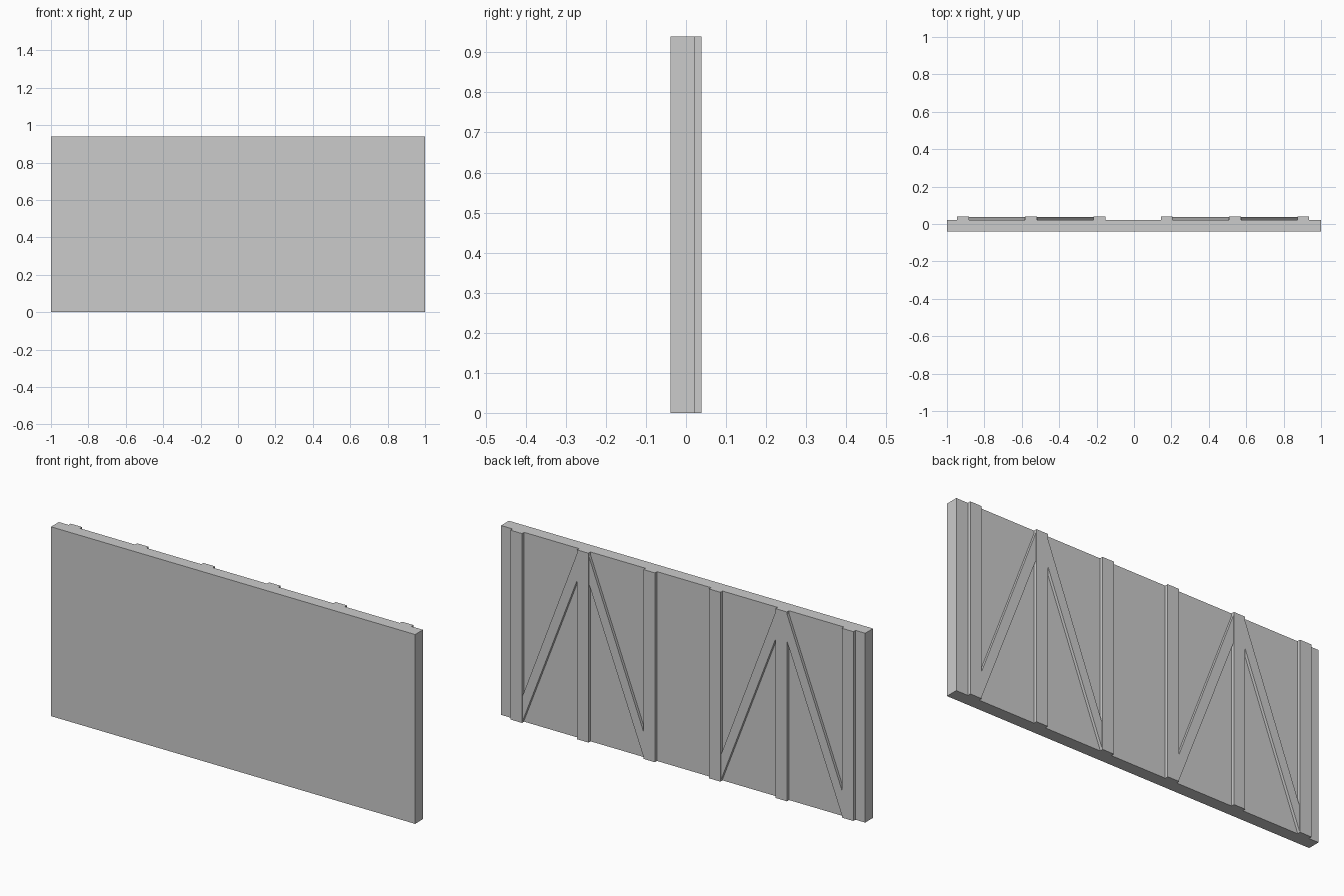
import bpy, bmesh

if "Cube" in bpy.data.objects:
    bpy.data.objects.remove(bpy.data.objects["Cube"])

HEIGHT = 0.94
BACK = 0.0225      # rear face of the panel
HALF_POST = 0.0315
SPACING = 0.365


def plate(name, outline, y0, y1):
    """Extrude an x-z outline from y0 to y1."""
    bm = bmesh.new()
    face = bm.faces.new([bm.verts.new((x, y0, z)) for x, z in outline])
    ext = bmesh.ops.extrude_face_region(bm, geom=[face])
    moved = [v for v in ext["geom"] if isinstance(v, bmesh.types.BMVert)]
    bmesh.ops.translate(bm, verts=moved, vec=(0, y1 - y0, 0))
    bmesh.ops.recalc_face_normals(bm, faces=bm.faces)
    mesh = bpy.data.meshes.new(name)
    bm.to_mesh(mesh)
    bm.free()
    obj = bpy.data.objects.new(name, mesh)
    bpy.context.collection.objects.link(obj)
    return obj


def board(name, x0, x1, y0, y1):
    return plate(name, [(x0, 0), (x1, 0), (x1, HEIGHT), (x0, HEIGHT)], y0, y1)


# Main flat panel
board("panel", -1, 1, -0.039, BACK)

# Two braced frames on the rear face
for side, centre in (("left", -0.55), ("right", 0.54)):
    # Upright battens
    for i in (-1, 0, 1):
        x = centre + i * SPACING
        board(f"{side}_batten_{i + 2}", x - HALF_POST, x + HALF_POST, BACK, 0.039)
    # Diagonal braces rising to the middle batten
    for s in (-1, 1):
        low = centre + s * (SPACING - HALF_POST)
        top = centre + s * HALF_POST
        plate(f"{side}_brace_{'a' if s < 0 else 'b'}",
              [(low, 0.005), (low, 0.13), (top, 0.925), (top, 0.79)],
              BACK, 0.0365)
